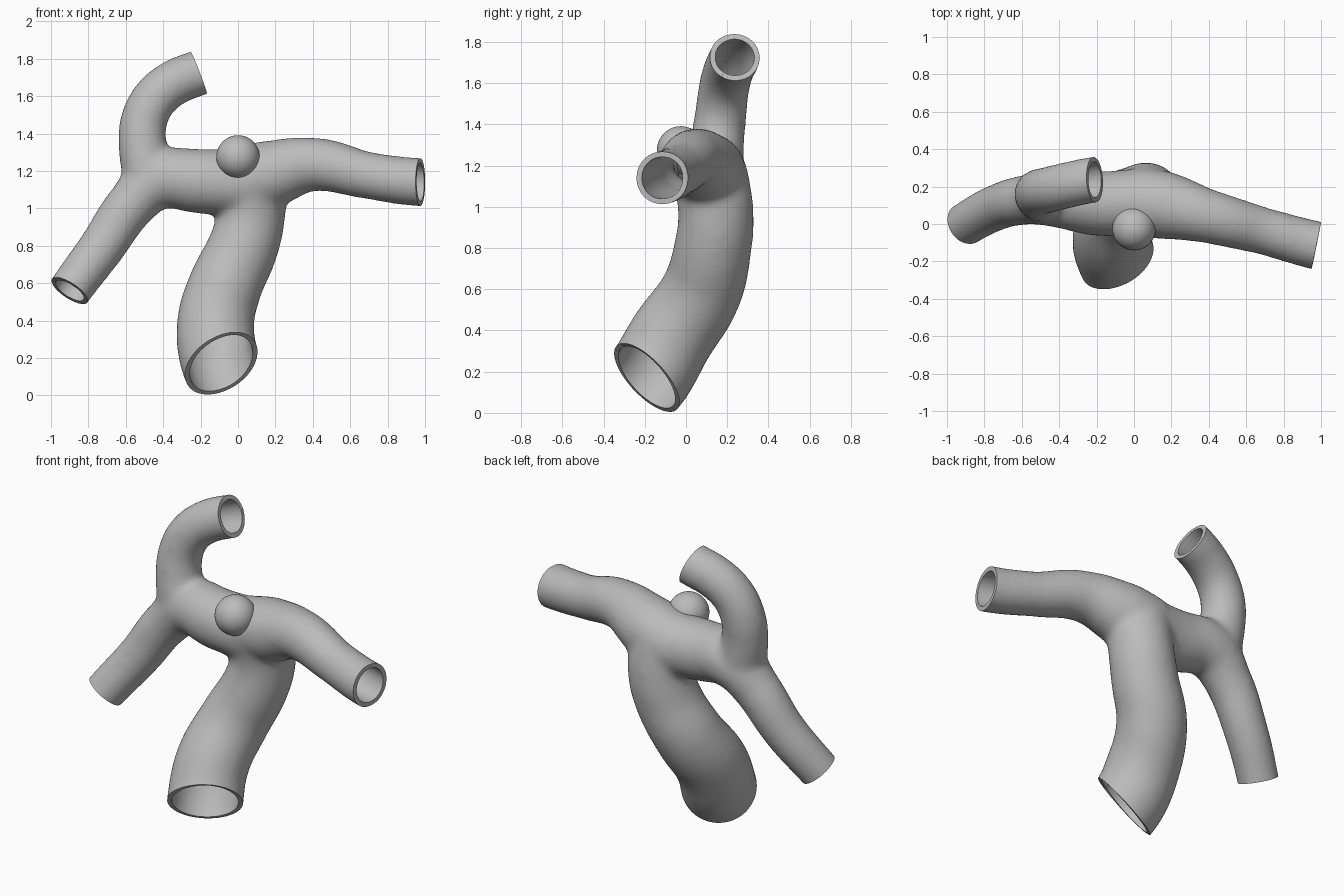
import bpy
import bmesh
from mathutils import Vector

if "Cube" in bpy.data.objects:
    bpy.data.objects.remove(bpy.data.objects["Cube"], do_unlink=True)

grey = bpy.data.materials.new("Plain grey")
grey.use_nodes = True
grey.diffuse_color = (0.5, 0.5, 0.5, 1)
grey.node_tree.nodes["Principled BSDF"].inputs["Base Color"].default_value = (0.5, 0.5, 0.5, 1)

# Each branch: centre line as (x, y, z, radius), and the direction its open end faces
branches = {
    "trunk": ([(0.07, 0.12, 1.15, 0.18), (0.07, 0.145, 0.97, 0.18), (0.03, 0.13, 0.8, 0.185),
               (-0.07, 0.07, 0.58, 0.195), (-0.12, -0.07, 0.37, 0.205),
               (-0.09, -0.19, 0.17, 0.21)], (0.4, -0.65, -0.62)),
    "left_arm": ([(0.0, 0.12, 1.14, 0.18), (0.16, 0.1, 1.18, 0.18), (0.4, 0.04, 1.235, 0.14),
                  (0.7, -0.04, 1.175, 0.122), (0.975, -0.115, 1.14, 0.127)], (0.98, -0.2, 0)),
    "lower_arm": ([(0.1, 0.12, 1.13, 0.18), (-0.2, 0.11, 1.145, 0.17), (-0.42, 0.14, 1.15, 0.155),
                   (-0.57, 0.13, 1.02, 0.13), (-0.73, 0.09, 0.79, 0.12),
                   (-0.9, -0.0, 0.56, 0.113)], (-0.52, -0.36, -0.78)),
    "upper_arm": ([(-0.47, 0.14, 1.15, 0.14), (-0.51, 0.155, 1.34, 0.126), (-0.505, 0.17, 1.46, 0.122),
                   (-0.45, 0.185, 1.58, 0.12), (-0.345, 0.21, 1.67, 0.12),
                   (-0.21, 0.237, 1.725, 0.12)], (0.93, 0.05, 0.36)),
}


def tube(name, points, facing):
    """Capped round tube that runs a little past its open end."""
    end, radius = Vector(points[-1][:3]), points[-1][3]
    path = points + [(*(end + Vector(facing).normalized() * radius), radius)]
    curve = bpy.data.curves.new(name, "CURVE")
    curve.dimensions = "3D"
    curve.bevel_depth = 1
    curve.bevel_resolution = 8
    curve.use_fill_caps = True
    spline = curve.splines.new("BEZIER")
    spline.bezier_points.add(len(path) - 1)
    for knot, (x, y, z, r) in zip(spline.bezier_points, path):
        knot.co = (x, y, z)
        knot.radius = r + 0.004
        knot.handle_left_type = knot.handle_right_type = "AUTO"
    obj = bpy.data.objects.new(name, curve)
    bpy.context.collection.objects.link(obj)
    return obj


def baked(obj):
    graph = bpy.context.evaluated_depsgraph_get()
    return bpy.data.meshes.new_from_object(obj.evaluated_get(graph), depsgraph=graph)


def activate(obj):
    bpy.ops.object.select_all(action="DESELECT")
    obj.select_set(True)
    bpy.context.view_layer.objects.active = obj


# Gather all tubes into one mesh
bm = bmesh.new()
for name, (points, facing) in branches.items():
    obj = tube(name, points, facing)
    bm.from_mesh(baked(obj))
    bpy.data.objects.remove(obj, do_unlink=True)
bmesh.ops.remove_doubles(bm, verts=bm.verts, dist=0.0001)
mesh = bpy.data.meshes.new("branching_tube")
bm.to_mesh(mesh)
bm.free()
body = bpy.data.objects.new("branching_tube", mesh)
bpy.context.collection.objects.link(body)

# Fuse and soften the joints
remesh = body.modifiers.new("Fuse", "REMESH")
remesh.mode = "VOXEL"
remesh.voxel_size = 0.018
soften = body.modifiers.new("Soften", "SMOOTH")
soften.factor = 0.5
soften.iterations = 16
body.data = baked(body)
body.modifiers.clear()

# Slice every end open
bm = bmesh.new()
bm.from_mesh(body.data)
for points, facing in branches.values():
    end = Vector(points[-1][:3])
    faces = [f for f in bm.faces if (f.calc_center_median() - end).length < 0.37]
    edges = {e for f in faces for e in f.edges}
    verts = {v for f in faces for v in f.verts}
    bmesh.ops.bisect_plane(bm, geom=list(verts) + list(edges) + faces, dist=0.0005,
                           plane_co=end, plane_no=Vector(facing).normalized(), clear_outer=True)
bm.to_mesh(body.data)
bm.free()
body.data.materials.clear()
body.data.materials.append(grey)

# Give the wall its thickness
activate(body)
wall = body.modifiers.new("Wall", "SOLIDIFY")
wall.thickness = 0.026
wall.offset = -1
bpy.ops.object.modifier_apply(modifier="Wall")
bpy.ops.object.shade_smooth_by_angle(angle=0.7)

# Round bump on the front of the body
bpy.ops.mesh.primitive_uv_sphere_add(segments=40, ring_count=20, radius=0.116,
                                     location=(0, -0.025, 1.275))
bump = bpy.context.object
bump.name = "round_bump"
bump.data.materials.append(grey)
activate(bump)
bpy.ops.object.shade_smooth_by_angle()
